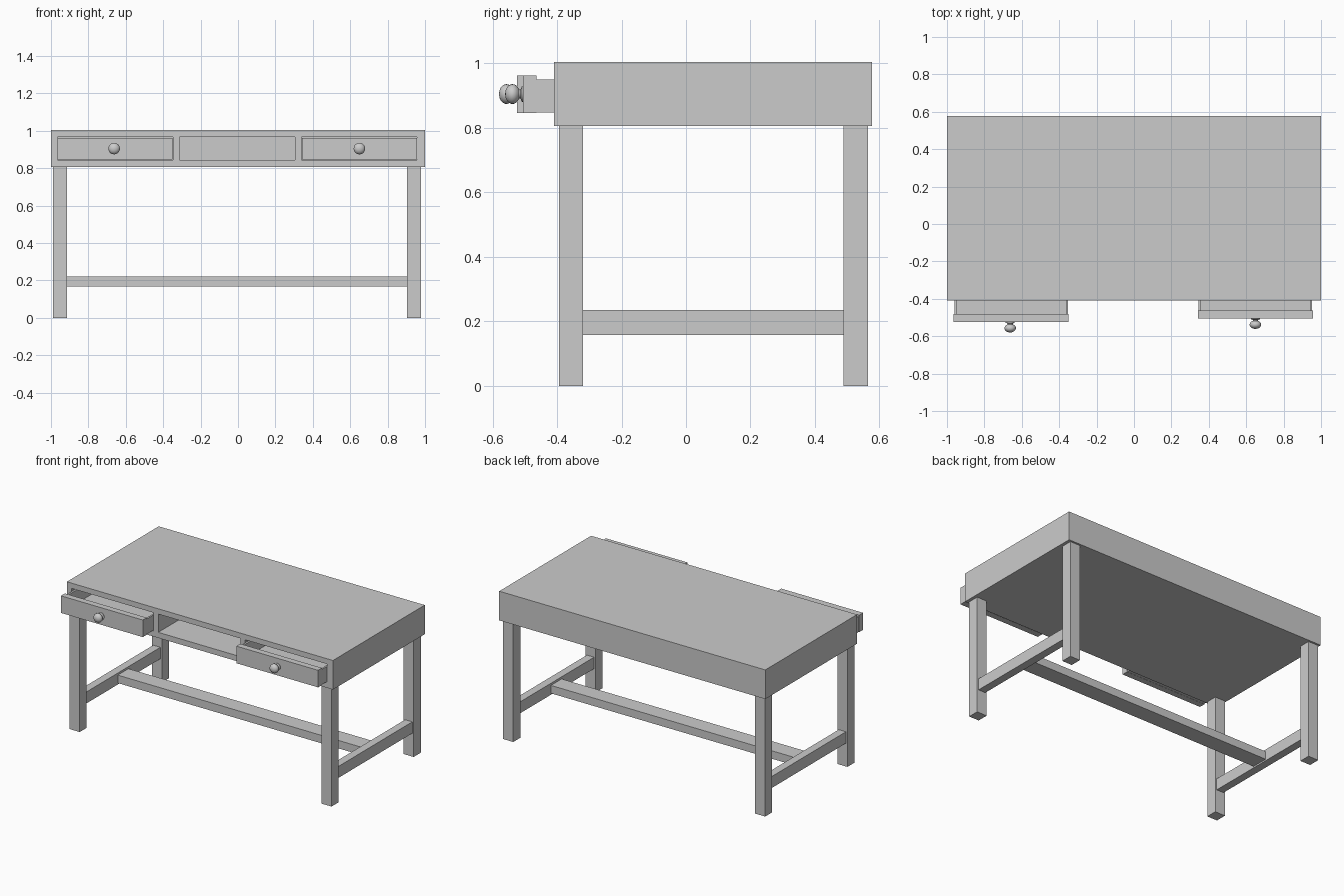
import bpy, bmesh, math
from mathutils import Matrix, Vector

if "Cube" in bpy.data.objects:
    bpy.data.objects.remove(bpy.data.objects["Cube"])


def finish(name, bm):
    bmesh.ops.recalc_face_normals(bm, faces=bm.faces)
    mesh = bpy.data.meshes.new(name)
    bm.to_mesh(mesh)
    bm.free()
    ob = bpy.data.objects.new(name, mesh)
    bpy.context.collection.objects.link(ob)
    return ob


def boxes(name, *ranges):
    """One object made of boxes given as (x0, x1, y0, y1, z0, z1)."""
    bm = bmesh.new()
    for x0, x1, y0, y1, z0, z1 in ranges:
        centre = Vector((x0 + x1, y0 + y1, z0 + z1)) / 2
        size = (x1 - x0, y1 - y0, z1 - z0, 1)
        bmesh.ops.create_cube(bm, size=1, matrix=Matrix.Translation(centre) @ Matrix.Diagonal(size))
    return finish(name, bm)


def knob(name, x, y, z):
    """Turned knob pointing to -y from a drawer front at y."""
    profile = [(0, 0), (0.024, 0), (0.024, 0.004), (0.014, 0.008), (0.014, 0.014)]
    for i in range(8):
        a = math.radians(-58 + 148 * i / 7)
        profile.append((0.031 * math.cos(a), 0.033 + 0.023 * math.sin(a)))
    bm = bmesh.new()
    verts = [bm.verts.new((x + r, y - d, z)) for r, d in profile]
    edges = [bm.edges.new(pair) for pair in zip(verts, verts[1:])]
    bmesh.ops.spin(bm, geom=verts + edges, cent=(x, y, z), axis=(0, 1, 0),
                   angle=math.tau, steps=20, use_duplicate=False)
    bmesh.ops.remove_doubles(bm, verts=bm.verts, dist=0.0002)
    ob = finish(name, bm)
    bpy.ops.object.select_all(action='DESELECT')
    ob.select_set(True)
    bpy.context.view_layer.objects.active = ob
    bpy.ops.object.shade_smooth_by_angle(angle=math.radians(40))


# Case with three drawer openings cut into the front
openings = {"left": (-0.965, -0.348), "middle": (-0.313, 0.305), "right": (0.34, 0.957)}
case = boxes("desk_case", (-1, 1, -0.409, 0.577, 0.806, 1.004))
cutter = boxes("opening_cutter", *[(a, b, -0.6, 0.54, 0.844, 0.968) for a, b in openings.values()])
cutter.hide_render = True
cutter.display_type = 'WIRE'
cut = case.modifiers.new("openings", 'BOOLEAN')
cut.object = cutter
cut.operation = 'DIFFERENCE'
cut.solver = 'EXACT'

# Bake the openings so no helper remains
bpy.context.view_layer.objects.active = case
bpy.ops.object.modifier_apply(modifier=cut.name)
bpy.data.objects.remove(cutter)

# Legs and side stretchers
leg_x = {"left": (-0.99, -0.914), "right": (0.904, 0.979)}
leg_y = {"front": (-0.394, -0.319), "back": (0.488, 0.564)}
for side, (x0, x1) in leg_x.items():
    for end, (y0, y1) in leg_y.items():
        boxes(f"{end}_{side}_leg", (x0, x1, y0, y1, 0, 0.806))
    xc = (x0 + x1) / 2
    boxes(f"{side}_stretcher", (xc - 0.027, xc + 0.027, -0.319, 0.488, 0.158, 0.236))

# Long stretcher between the sides
boxes("long_stretcher", (-0.925, 0.914, 0.03, 0.145, 0.168, 0.222))

# Two pulled-out drawers: front panel, open tray and knob
for side, front, knob_x in (("left", -0.524, -0.662), ("right", -0.505, 0.649)):
    x0, x1 = openings[side]
    back = front + 0.042
    boxes(f"{side}_drawer_front", (x0 + 0.001, x1 - 0.001, front, back, 0.846, 0.962))
    a, b, end, w = x0 + 0.004, x1 - 0.004, back + 0.85, 0.012
    boxes(f"{side}_drawer_tray",
          (a, a + w, back, end, 0.847, 0.95),
          (b - w, b, back, end, 0.847, 0.95),
          (a + w, b - w, end - w, end, 0.847, 0.95),
          (a + w, b - w, back, end - w, 0.847, 0.859))
    knob(f"{side}_knob", knob_x, front, 0.905)
